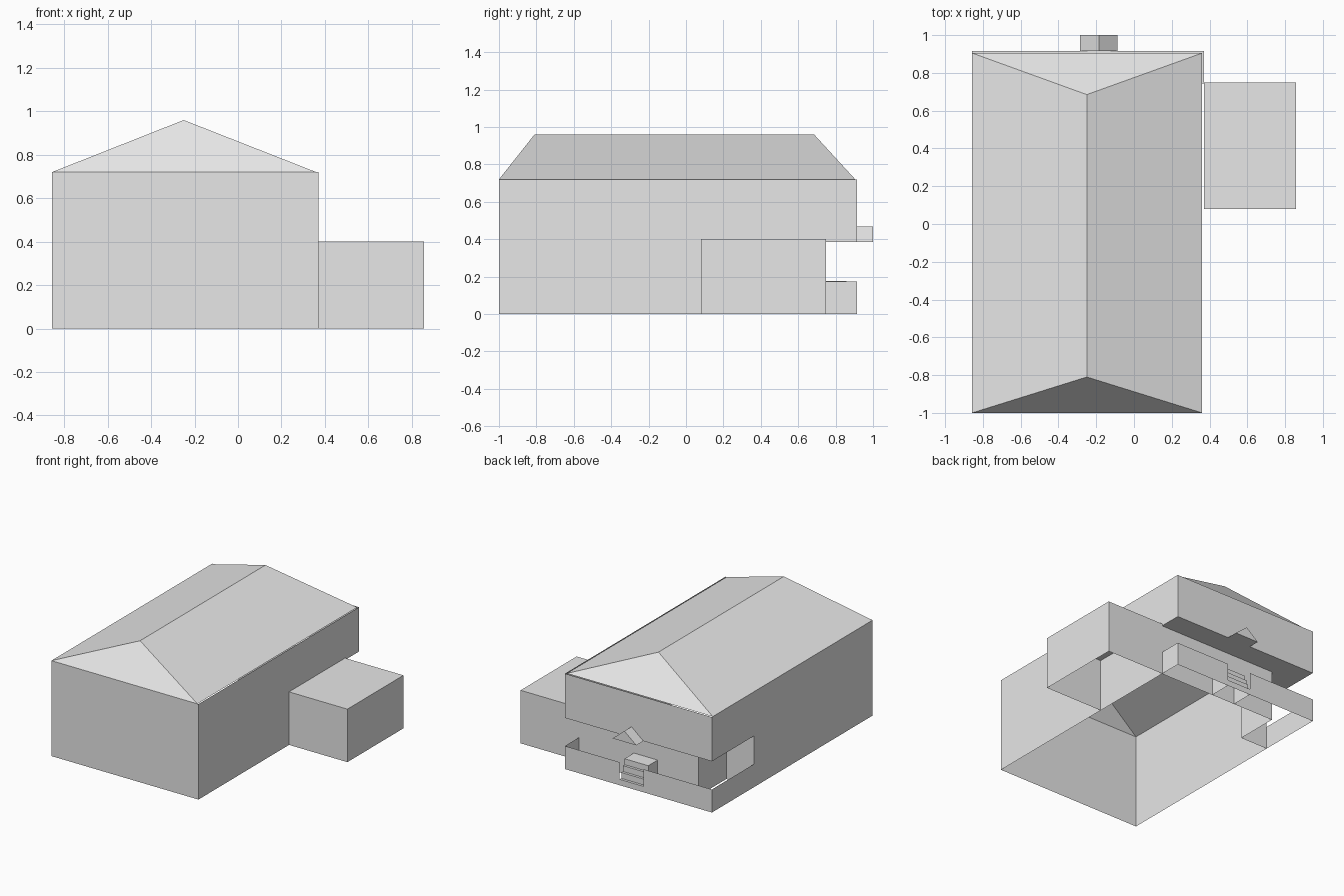
import bpy
import bmesh

cube = bpy.data.objects.get("Cube")
if cube:
    bpy.data.objects.remove(cube, do_unlink=True)

grey = bpy.data.materials.new("plain_grey")
grey.use_nodes = True
COLOUR = (0.8, 0.8, 0.8, 1)
grey.diffuse_color = COLOUR
grey.node_tree.nodes["Principled BSDF"].inputs["Base Color"].default_value = COLOUR

# Main levels and plan lines
LEFT, RIGHT = -0.857, 0.37
FRONT, BACK = -1.0, 0.915
EAVES, RIDGE = 0.72, 0.96
PORCH_TOP, PARAPET = 0.386, 0.174
PORCH_Y, NOOK_X, NOOK_Y = 0.745, -0.627, 0.415
STAIR_L, STAIR_R = -0.285, -0.087


def build(name, faces):
    """Make an object from polygons given as lists of points."""
    bm = bmesh.new()
    for pts in faces:
        bm.faces.new([bm.verts.new(p) for p in pts])
    bmesh.ops.remove_doubles(bm, verts=bm.verts, dist=0.0005)
    mesh = bpy.data.meshes.new(name)
    bm.to_mesh(mesh)
    bm.free()
    mesh.materials.append(grey)
    obj = bpy.data.objects.new(name, mesh)
    bpy.context.collection.objects.link(obj)
    return obj


def strip(path, z0, z1):
    """Upright wall panels along a plan path, facing right of travel."""
    return [[(*a, z0), (*b, z0), (*b, z1), (*a, z1)]
            for a, b in zip(path, path[1:])]


def extrude_x(profile, x0, x1):
    """Closed (y, z) profile stretched along x: end caps and sides."""
    sides = [[(x0, *a), (x0, *b), (x1, *b), (x1, *a)]
             for a, b in zip(profile, profile[1:])]
    return sides + [[(x0, *p) for p in reversed(profile)],
                    [(x1, *p) for p in profile]]


# House walls: full height, then the band above the corner porch
build("house_walls", strip([(LEFT, NOOK_Y), (LEFT, FRONT), (RIGHT, FRONT),
                            (RIGHT, PORCH_Y)], 0, EAVES))
porch_edge = [(RIGHT, PORCH_Y), (RIGHT, BACK), (LEFT, BACK), (LEFT, NOOK_Y)]
build("porch_upper_wall", strip(porch_edge, PORCH_TOP, EAVES))

# Recessed porch walls and ceiling
recess = [(RIGHT, PORCH_Y), (NOOK_X, PORCH_Y), (NOOK_X, NOOK_Y), (LEFT, NOOK_Y)]
build("porch_inner_wall", strip(recess, 0, PORCH_TOP))
outline = recess + porch_edge[2:0:-1]
build("porch_ceiling", [[(*p, PORCH_TOP) for p in outline]])

# Low parapet, open at the stairs
build("parapet_left", strip([(RIGHT, PORCH_Y), (RIGHT, BACK), (STAIR_R, BACK)],
                            0, PARAPET))
build("parapet_right", strip([(STAIR_L, BACK), (LEFT, BACK), (LEFT, NOOK_Y)],
                             0, PARAPET))

# Hipped roof, open underneath
ROOF_R, ROOF_B = 0.361, 0.905
fl, fr = (LEFT, FRONT, EAVES), (ROOF_R, FRONT, EAVES)
bl, br = (LEFT, ROOF_B, EAVES), (ROOF_R, ROOF_B, EAVES)
rf, rb = (-0.25, -0.81, RIDGE), (-0.25, 0.685, RIDGE)
build("hipped_roof", [[fl, fr, rf], [fr, br, rb, rf],
                      [br, bl, rb], [bl, fl, rf, rb]])

# Garage with a flat roof, open underneath
GX, G0, G1, GZ = 0.857, 0.08, 0.748, 0.4
garage = [(RIGHT, G0), (GX, G0), (GX, G1), (RIGHT, G1)]
build("garage", strip(garage, 0, GZ) + [[(*p, GZ) for p in garage]])

# Stairs up to a landing
STEPS, LANDING_Y, TOP = 4, 0.857, 0.178
profile = [(BACK, 0)]
for i in range(STEPS):
    y = BACK + (LANDING_Y - BACK) * i / (STEPS - 1)
    z = TOP * (i + 1) / STEPS
    profile += [(y, z)]
    if i < STEPS - 1:
        profile += [(BACK + (LANDING_Y - BACK) * (i + 1) / (STEPS - 1), z)]
profile += [(PORCH_Y, TOP), (PORCH_Y, 0)]
build("stairs", extrude_x(profile, STAIR_L, STAIR_R))

# Small gabled canopy over the stairs
OUT, PEAK = 1.0, 0.468
mid = (STAIR_L + STAIR_R) / 2
ends = [[(STAIR_L, y, PORCH_TOP), (STAIR_R, y, PORCH_TOP), (mid, y, PEAK)]
        for y in (BACK, OUT)]
(a, b, c), (d, e, f) = ends
build("stair_canopy", [[e, d, f], [a, d, e, b], [b, e, f, c], [d, a, c, f]])
